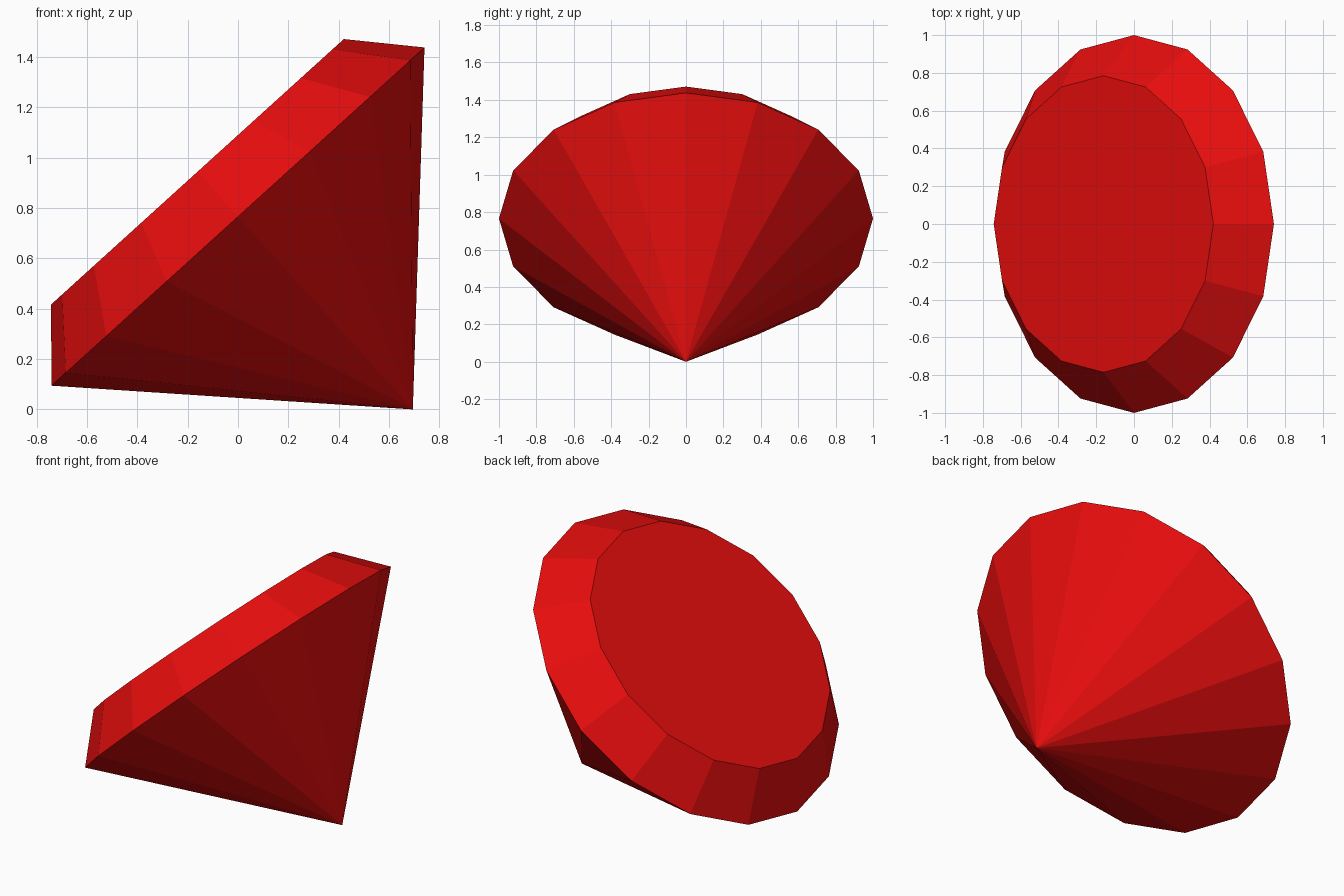
import bpy, bmesh, math
from mathutils import Matrix

if "Cube" in bpy.data.objects:
    bpy.data.objects.remove(bpy.data.objects["Cube"])

SIDES = 16
TILT = math.radians(-42.2)
# (radius, height along gem axis): table edge, girdle
RINGS = [(0.785, 0.24), (1.0, 0.0)]
TIP_DEPTH = 1.034

red = bpy.data.materials.new("ruby red")
red.diffuse_color = (0.8, 0.004, 0.004, 1)
red.use_nodes = True
red.node_tree.nodes["Principled BSDF"].inputs["Base Color"].default_value = red.diffuse_color

bm = bmesh.new()
rings = [[bm.verts.new((r * math.cos(2 * math.pi * i / SIDES),
                        r * math.sin(2 * math.pi * i / SIDES), h))
          for i in range(SIDES)] for r, h in RINGS]
tip = bm.verts.new((0, 0, -TIP_DEPTH))

# Flat table, crown facets and pavilion facets
table, girdle = rings
bm.faces.new(table)
for i in range(SIDES):
    j = (i + 1) % SIDES
    bm.faces.new((table[i], girdle[i], girdle[j], table[j]))
    bm.faces.new((girdle[i], tip, girdle[j]))
bmesh.ops.recalc_face_normals(bm, faces=bm.faces)

# Lay the gem over on its side, resting on the tip
bm.transform(Matrix.Rotation(TILT, 4, 'Y'))
low = min(v.co.z for v in bm.verts)
bm.transform(Matrix.Translation((0, 0, -low)))

mesh = bpy.data.meshes.new("cut_gem")
bm.to_mesh(mesh)
bm.free()
mesh.materials.append(red)
bpy.context.collection.objects.link(bpy.data.objects.new("cut_gem", mesh))
